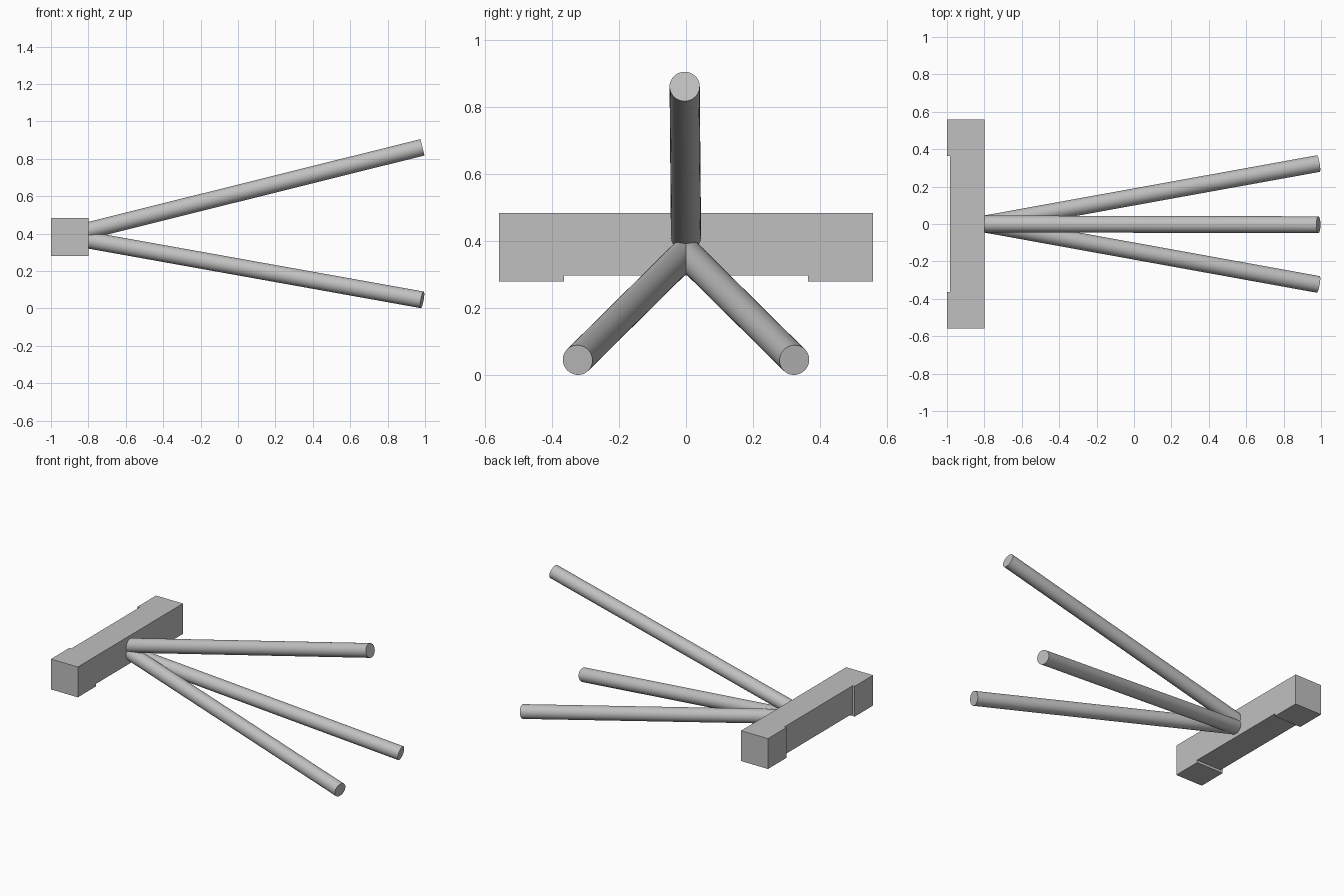
import bpy, bmesh, math
from mathutils import Vector

cube = bpy.data.objects.get("Cube")
if cube:
    bpy.data.objects.remove(cube, do_unlink=True)

grey = bpy.data.materials.new("plain grey")
grey.use_nodes = True
grey.diffuse_color = (0.53, 0.53, 0.53, 1)
grey.node_tree.nodes["Principled BSDF"].inputs["Base Color"].default_value = grey.diffuse_color


def extrude_profile(name, points, y0, y1):
    """Closed x-z profile swept along y."""
    bm = bmesh.new()
    face = bm.faces.new([bm.verts.new((x, y0, z)) for x, z in points])
    swept = bmesh.ops.extrude_face_region(bm, geom=[face])["geom"]
    bmesh.ops.translate(bm, vec=(0, y1 - y0, 0),
                        verts=[v for v in swept if isinstance(v, bmesh.types.BMVert)])
    bmesh.ops.recalc_face_normals(bm, faces=bm.faces)
    mesh = bpy.data.meshes.new(name)
    bm.to_mesh(mesh)
    bm.free()
    mesh.materials.append(grey)
    obj = bpy.data.objects.new(name, mesh)
    bpy.context.collection.objects.link(obj)
    return obj


def rectangle(x0, x1, z0, z1):
    return [(x0, z0), (x1, z0), (x1, z1), (x0, z1)]


def rod(name, start, end, radius=0.045):
    """Round rod between two points, with smooth sides and flat ends."""
    start, end = Vector(start), Vector(end)
    axis = end - start
    start -= axis * 0.03  # root buried in the crossbar
    axis = end - start
    bpy.ops.mesh.primitive_cylinder_add(vertices=48, radius=radius, depth=axis.length,
                                        location=(start + end) / 2,
                                        rotation=axis.to_track_quat("Z", "Y").to_euler())
    obj = bpy.context.object
    obj.name = name
    obj.data.materials.append(grey)
    bpy.ops.object.shade_smooth_by_angle(angle=math.radians(40))


# Crossbar: slimmer middle between two full-size end blocks
half, inner = 0.558, 0.363
extrude_profile("crossbar_middle", rectangle(-0.985, -0.8, 0.297, 0.484), -inner, inner)
extrude_profile("crossbar_end_right", rectangle(-1, -0.8, 0.28, 0.484), -half, -inner)
extrude_profile("crossbar_end_left", rectangle(-1, -0.8, 0.28, 0.484), inner, half)

# Three rods fanning out from the crossbar
rod("upper_rod", (-0.8, 0, 0.416), (0.986, -0.004, 0.861))
for side, s in (("left", 1), ("right", -1)):
    rod("lower_rod_" + side, (-0.8, 0, 0.365), (0.985, s * 0.323, 0.0455))
